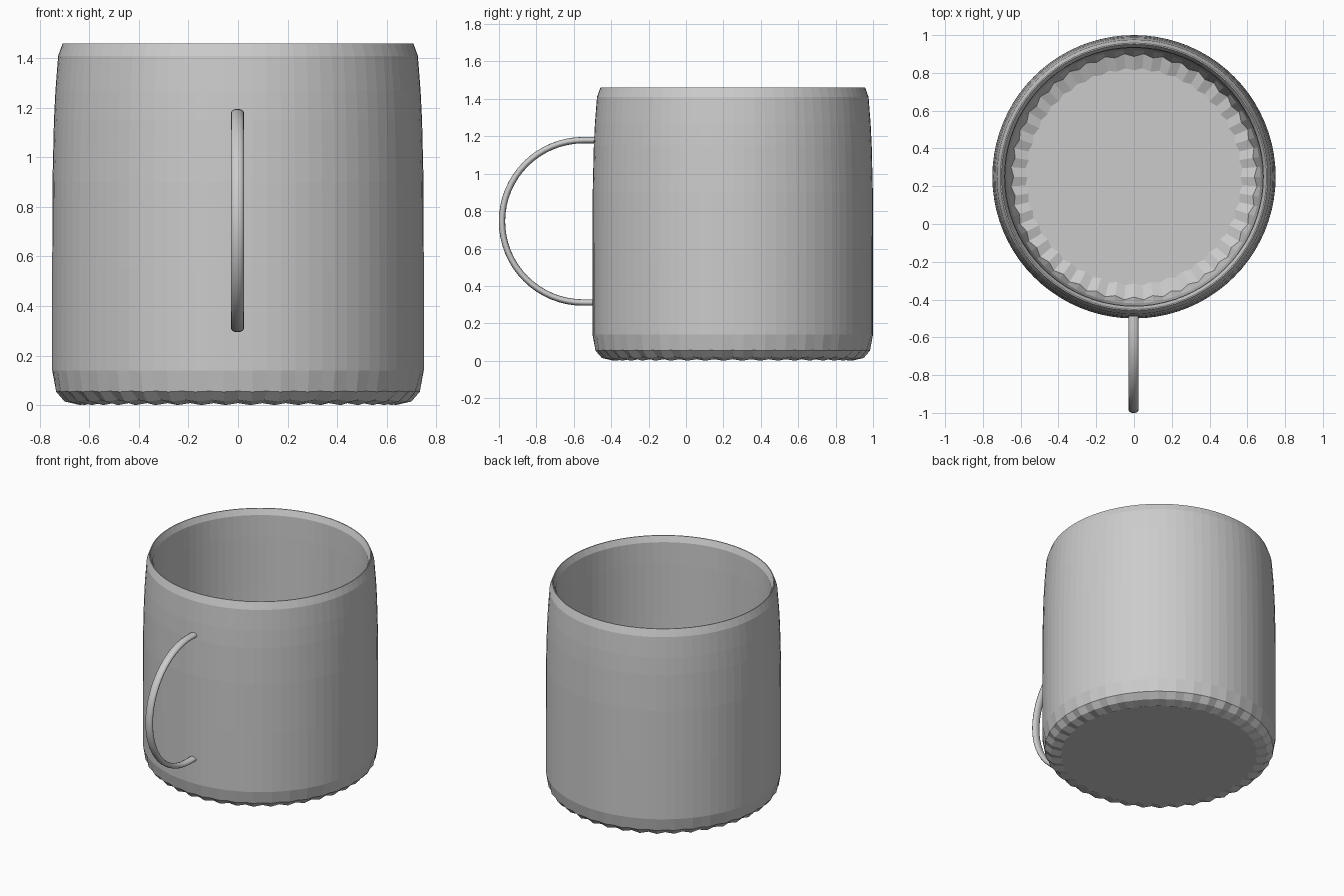
import bpy, bmesh, math

if "Cube" in bpy.data.objects:
    bpy.data.objects.remove(bpy.data.objects["Cube"])

ceramic = bpy.data.materials.new("grey_ceramic")
ceramic.diffuse_color = (0.6, 0.6, 0.6, 1)
ceramic.use_nodes = True
ceramic.node_tree.nodes["Principled BSDF"].inputs["Base Color"].default_value = ceramic.diffuse_color


def finish(name, bm):
    bmesh.ops.recalc_face_normals(bm, faces=bm.faces)
    mesh = bpy.data.meshes.new(name)
    bm.to_mesh(mesh)
    bm.free()
    mesh.materials.append(ceramic)
    obj = bpy.data.objects.new(name, mesh)
    bpy.context.collection.objects.link(obj)
    return obj


def bridge(bm, rings, closed_ends=True):
    for a, b in zip(rings, rings[1:]):
        n = len(a)
        for i in range(n):
            j = (i + 1) % n
            bm.faces.new((a[i], a[j], b[j], b[i]))
    if closed_ends:
        bm.faces.new(rings[0])
        bm.faces.new(rings[-1])


# Cup: one profile turned round the axis, with fluting near the base and floor
# (radius, height, flute depth)
CY, SEG = 0.25, 80
profile = [
    (0.63, 0.004, 0.008), (0.695, 0.018, 0.007), (0.733, 0.055, 0.003),
    (0.75, 0.14, 0), (0.75, 0.55, 0), (0.749, 0.90, 0), (0.743, 1.15, 0),
    (0.737, 1.27, 0), (0.726, 1.41, 0), (0.708, 1.46, 0),
    (0.702, 1.46, 0), (0.685, 1.42, 0), (0.682, 1.27, 0), (0.68, 0.90, 0),
    (0.675, 0.40, 0), (0.67, 0.18, 0), (0.645, 0.10, 0.008),
    (0.57, 0.075, 0.006),
]
bm = bmesh.new()
rings = []
for r, z, flute in profile:
    ring = []
    for i in range(SEG):
        a = 2 * math.pi * i / SEG
        s = flute if i % 2 else -flute
        ring.append(bm.verts.new(((r + s) * math.cos(a),
                                  CY + (r + s) * math.sin(a),
                                  max(0, z - s * 0.5))))
    rings.append(ring)
bridge(bm, rings)
finish("cup_body", bm)

# Handle: oval section swept along a half circle with short straight ends
HY, HZ, R = -0.55, 0.745, 0.434
path = [(-0.47, HZ + R, 0, 1)]
for k in range(33):
    t = math.pi / 2 + math.pi * k / 32
    c, s = math.cos(t), math.sin(t)
    path.append((HY + R * c, HZ + R * s, c, s))
path.append((-0.47, HZ - R, 0, -1))
bm = bmesh.new()
rings = []
for y, z, ny, nz in path:
    ring = []
    for i in range(12):
        a = 2 * math.pi * i / 12
        d = 0.017 * math.sin(a)
        ring.append(bm.verts.new((0.027 * math.cos(a) - 0.002,
                                  y + ny * d, z + nz * d)))
    rings.append(ring)
bridge(bm, rings)
handle = finish("handle", bm)
for p in handle.data.polygons:
    p.use_smooth = len(p.vertices) == 4
